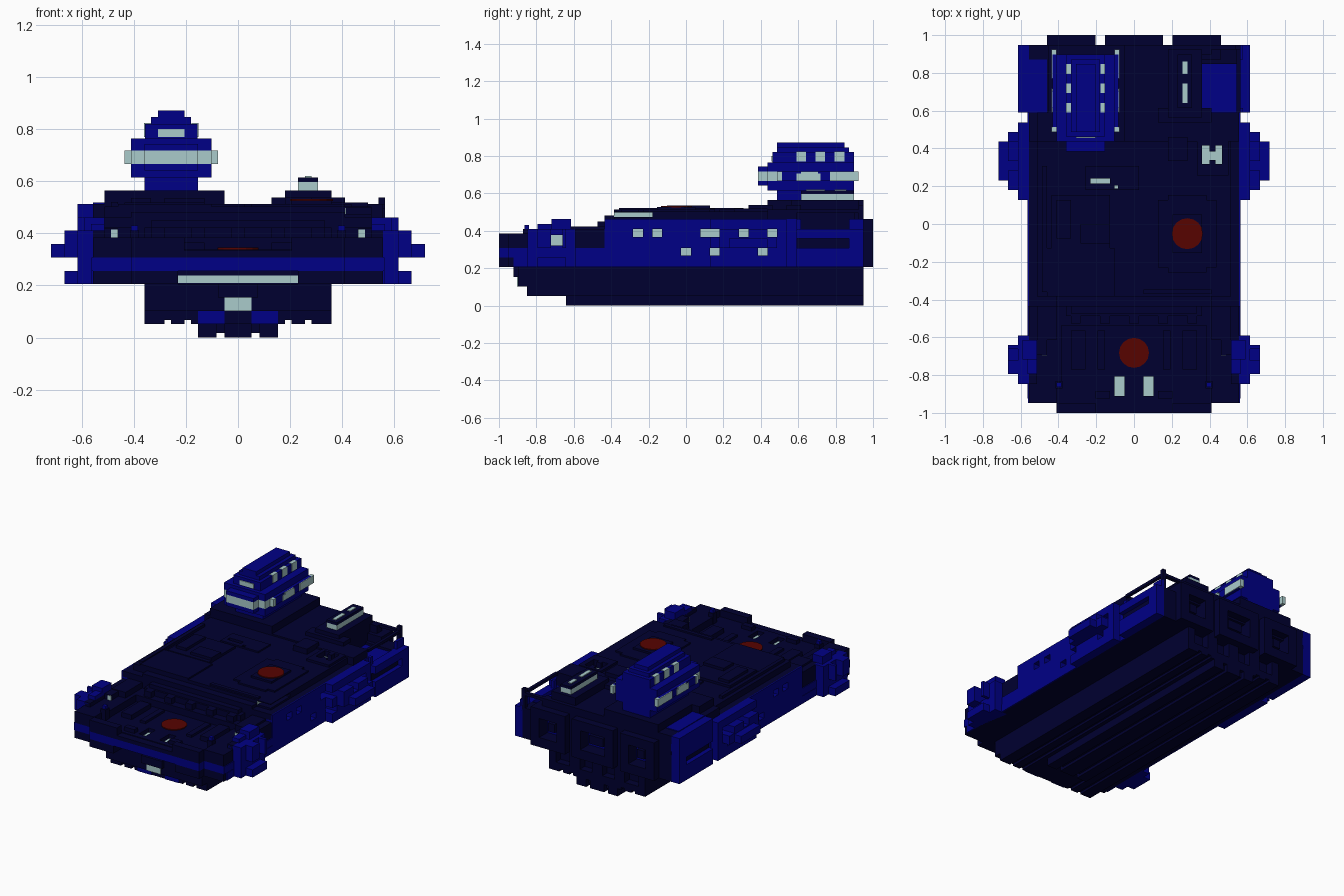
import bpy, math

old = bpy.data.objects.get("Cube")
if old:
    bpy.data.objects.remove(old, do_unlink=True)

U = 2 / 78  # grid unit: the ship is 78 units long


def material(name, rgb):
    m = bpy.data.materials.new(name)
    m.use_nodes = True
    m.diffuse_color = (*rgb, 1)
    b = next(n for n in m.node_tree.nodes if n.type == 'BSDF_PRINCIPLED')
    b.inputs["Base Color"].default_value = (*rgb, 1)
    b.inputs["Roughness"].default_value = 0.8
    return m


NAVY = material("dark navy", (0.0, 0.0, 0.03))
BLUE = material("deep blue", (0.0, 0.0, 0.24))
LIGHT = material("pale glass", (0.40, 0.60, 0.60))
RED = material("dark red", (0.095, 0.001, 0.0))

FACES = [(0, 2, 3, 1), (4, 5, 7, 6), (0, 1, 5, 4), (2, 6, 7, 3), (0, 4, 6, 2), (1, 3, 7, 5)]


def boxes(name, mat, *specs, mirror=False):
    """One object from boxes (x0, x1, y0, y1, z0, z1); mirror adds the -x twin."""
    verts, faces = [], []
    specs = list(specs)
    if mirror:
        specs += [(-b, -a, *rest) for a, b, *rest in specs]
    for x0, x1, y0, y1, z0, z1 in specs:
        n = len(verts)
        verts += [(x * U, y * U, z * U) for x in (x0, x1) for y in (y0, y1) for z in (z0, z1)]
        faces += [tuple(n + i for i in f) for f in FACES]
    me = bpy.data.meshes.new(name)
    me.from_pydata(verts, [], faces)
    me.materials.append(mat)
    ob = bpy.data.objects.new(name, me)
    bpy.context.collection.objects.link(ob)
    return ob


def pierced(a0, a1, b0, b1, holes):
    """Rectangles (a0, a1, b0, b1) that fill an area but leave the holes open."""
    holes = [h for h in holes if h[0] < a1 and h[1] > a0 and h[2] < b1 and h[3] > b0]
    cuts = sorted({min(max(v, a0), a1) for h in holes for v in h[:2]} | {a0, a1})
    out = []
    for lo, hi in zip(cuts, cuts[1:]):
        b = b0
        for h in sorted((h for h in holes if h[0] < hi and h[1] > lo), key=lambda h: h[2]):
            if h[2] > b:
                out.append((lo, hi, b, h[2]))
            b = h[3]
        if b < b1:
            out.append((lo, hi, b, b1))
    return out


def side_wall(x0, x1, *area):
    return [(x0, x1, *r) for r in pierced(*area, WINDOWS)]


def deck_slab(z0, z1, holes, *area):
    return [(*r, z0, z1) for r in pierced(*area, holes)]


def disc(name, x, y, z, r):
    bpy.ops.mesh.primitive_cylinder_add(vertices=16, radius=r * U, depth=0.3 * U,
                                        location=(x * U, y * U, z * U))
    bpy.context.object.name = name
    bpy.context.object.data.materials.append(RED)


# Openings: side windows as (y0, y1, z0, z1), deck lights as (x0, x1, y0, y1)
WINDOWS = [(y - 1, y + 1, 14.3, 16) for y in (-10, -6, 12, 18)] + [(3, 7, 14.3, 16)] \
    + [(y - 1, y + 1, 10.4, 12) for y in (0, 6, 16)]
BOW_LIGHTS = [(-4, -2, -35.5, -31.5), (2, 4, -35.5, -31.5)]
DECK_LIGHTS = [(14, 15.6, 12.4, 16.2), (15.6, 16.8, 13.2, 15), (16.8, 18.2, 12.4, 16.2),
               (-9, -5, 8.4, 9.4), (-4, -3.3, 7.3, 8)]

# Keel and stepped underside with shallow grooves
boxes("keel", NAVY, (-5.5, 5.5, -24, 36, 0.7, 2), (-2, 2, -25, 37, 0, 2),
      (-6, -3.2, -25, 37, 0, 2), (3.2, 6, -25, 37, 0, 2))
boxes("lower_hull", NAVY, (-14, 14, -33, 36, 2.6, 4), (-7, 7, -33, 37, 2, 4),
      (-14, 14, -35, 35, 4, 8))
boxes("lower_hull_strakes", NAVY, (8, 10, -33, 37, 2, 2.6), (11, 14, -33, 37, 2, 2.6), mirror=True)
boxes("lower_bow_window", LIGHT, (-2, 2, -35.2, -35, 4, 6))
boxes("lower_bow_hood", NAVY, (-3, 3, -36, -35, 6, 8))
boxes("lower_bow_panels", BLUE, (2, 6, -33.2, -33, 2, 4), mirror=True)
boxes("lower_stern_frames", NAVY, (0, 1.5, 35, 37, 4, 8), (5, 8, 35, 37, 4, 8), (12, 14, 35, 37, 2.6, 8),
      (1.5, 12, 35, 37, 2.6, 4.2), mirror=True)

# Hull in colour bands; the bow light sits deep under the stripe
boxes("hull_base", NAVY, (-21.7, 21.7, -34, 37, 8, 10),
      *[s for m in (-1, 1) for s in ((min(9 * m, 16 * m), max(9 * m, 16 * m), -39, -37, 8, 10),
                                     (min(9 * m, 21.7 * m), max(9 * m, 21.7 * m), -37, -34, 8, 10))])
boxes("bow_light_strip", LIGHT, (-9, 9, -34.2, -34, 8.2, 9.3))
boxes("bow_stripe", BLUE, (-16, 16, -39, -37, 10, 12), (-21.9, 21.9, -37, -17, 10, 12))
boxes("hull_middle", NAVY, (-18.2, 18.2, -17, 34, 10, 15), (18, 21.7, 23, 34, 8, 15),
      (-21.7, -18, 23, 34, 8, 15))

# Sunken foredeck, its rims and the steps up to the main deck
boxes("foredeck", NAVY, (-16, 16, -39, -37, 12, 13),
      *deck_slab(12, 13.2, BOW_LIGHTS, -21.7, 21.7, -37, -17))
boxes("foredeck_lights", LIGHT, *[(*r, 12, 12.1) for r in BOW_LIGHTS])
boxes("foredeck_rims", NAVY, (8, 16, -39, -37, 13, 15), (16, 21.7, -37, -33, 13, 15),
      (15, 20, -33, -17, 13, 15), (20, 21.7, -33, -17, 13, 16), (16, 20, -24, -17, 15, 16.5),
      (18, 20, -27, -24, 15, 16.3), mirror=True)
boxes("foredeck_lockers", NAVY, (10, 13, -30, -22, 13.2, 14.4), (5, 8, -36, -34.5, 13.2, 14.2),
      (6, 7.5, -30, -22, 13.2, 13.8), mirror=True)
boxes("foredeck_steps", NAVY, (-15, 15, -21, -17, 13.2, 15), (-14, 14, -19, -17, 15, 16.5),
      *[(x, x + 2, -20.5, -19, 15, 16.5) for x in (-13, -7, -1, 5, 11)])
boxes("bow_corner_windows", LIGHT, (18, 19, -27.2, -27, 15, 16.2), mirror=True)
boxes("bow_corner_mounts", NAVY, (14.8, 16.2, -34, -32.4, 13.2, 16), mirror=True)
boxes("bow_corner_blocks", BLUE, (15, 16, -33.7, -32.7, 16, 16.8), mirror=True)
disc("bow_pad", 0, -26.6, 13.3, 3.1)

# Main deck; a side light is set deep into the slab edge
boxes("main_deck", NAVY, (-21.7, 21.7, -17, 23, 16.5, 18), (-18.2, 18.2, -17, 23, 15, 16.5),
      (-14, 14, 23, 37, 15, 18), (-21.5, -14, 23, 37, 15, 18),
      (-20, 20, -15, 17, 18, 18.5), (-20, 16, -15, -7, 18.5, 19.4), (-20, 20, -15, -7, 19.4, 19.6),
      (-21.7, 21.7, 17, 23, 18, 20), (-21.7, 14, 23, 37, 18, 20),
      *deck_slab(18.5, 19.6, DECK_LIGHTS, -20, 20, -7, 17))
boxes("deck_side_light", LIGHT, (16, 16.2, -15, -7, 18.5, 19.4))
boxes("deck_lights", LIGHT, *[(*r, 18.5, 18.7) for r in DECK_LIGHTS])
boxes("deck_front_steps", NAVY, (-13, 13, -18.5, -17, 16, 17.5), (-16, 16, -17, -15, 18, 18.8))
boxes("left_deck_pad", NAVY, (5, 17, -9, 5, 19.6, 20), (7, 15, -10, 6, 19.6, 20),
      (8, 14, -6, 2, 20, 20.5))
boxes("right_deck_pad", NAVY, (-18, -4, -15, -5, 19.6, 20), (-17, -5, -5, 6, 19.6, 20.2),
      (-19, -18, -14, 12, 19.6, 20.3), (-11, -5, -4, 0, 20.2, 20.9), (-16, -13, -3, 5, 20.2, 20.9))
boxes("deck_hatches", NAVY, (7, 11, 13, 18, 19.6, 21), (2, 16, -14.5, -13.5, 19.6, 20),
      *deck_slab(19.6, 20.2, DECK_LIGHTS, 13, 19.5, 10, 17),
      *deck_slab(19.6, 20, DECK_LIGHTS, -10, 1, 7, 12))
disc("deck_pad", 11, -2, 20.6, 3.2)

# Side walls and sponsons with deep-set windows
boxes("side_walls", BLUE, *side_wall(18.2, 22, -17, 23, 10, 16.5), (21.7, 22, -17, 23, 16.5, 18),
      (21.7, 22, -36, 23, 8, 10), mirror=True)
boxes("side_windows", LIGHT, *[(18.2, 18.5, *w) for w in WINDOWS], mirror=True)
boxes("side_sponsons", BLUE, *side_wall(22, 24, 5, 21, 8, 18), *side_wall(24, 26, 7, 19, 12, 16),
      (26, 28, 9, 17, 12, 14), mirror=True)
boxes("bow_pods", BLUE, (20, 24, -33, -23, 8, 12.5), (20, 24, -33, -28.2, 12.5, 14.7),
      (20, 24, -25.8, -23, 12.5, 14.7), (20, 24, -33, -23, 14.7, 16),
      (24, 26, -31, -25, 8, 10), (24, 26, -31, -28.2, 12, 16), (24, 26, -25.8, -25, 12, 16),
      (20, 23, -28, -24, 16, 18), (20, 22, -31, -28, 16, 17), mirror=True)
boxes("bow_pod_windows", LIGHT, (21.7, 22, -28.2, -25.8, 12.5, 14.7), mirror=True)

# Rear side blocks with a dark slot
boxes("rear_side_blocks", BLUE, (21.7, 24, 23, 37, 8, 12), (21.7, 24, 23, 37, 14, 16),
      (21.7, 24, 34, 37, 12, 14), (21.7, 22.5, 23, 34, 12, 14), (21.7, 22.5, 34, 37, 16, 18),
      (21.7, 22.5, 23, 24, 16, 18), mirror=True)
boxes("rear_slots", NAVY, (22.5, 22.8, 23, 34, 12, 14), mirror=True)
boxes("right_rear_panel", BLUE, (-24, -21.5, 23, 37, 16, 20), (-21.7, -18, 23, 34, 20, 20.2))

# Open bay on the left rear, with a rail around it
boxes("bay_floor", BLUE, (14, 21.2, 23, 33, 15, 15.4))
boxes("bay_walls", NAVY, (14, 21.7, 33, 37, 15, 16), (14, 16, 35, 37, 16, 20))
boxes("bay_rail", NAVY, (21.2, 22, 23, 37, 19.3, 20), (14, 22, 36, 37, 19.3, 20),
      (21, 22, 36, 37, 15, 21))

# Stern: engine frames around deep blue cores, with pillars between
boxes("stern_pillars", NAVY, (6, 8, 34, 37, 10, 18), (18, 21.7, 34, 37, 10, 15), mirror=True)
for name, a, b in (("right_engine", -18, -8), ("middle_engine", -6, 6), ("left_engine", 8, 18)):
    boxes(name + "_frame", NAVY, (a, a + 2.5, 34, 39, 8, 18), (b - 2.5, b, 34, 39, 8, 18),
          (a + 2.5, b - 2.5, 34, 39, 15.5, 18), (a + 2.5, b - 2.5, 34, 39, 8, 10.5))
    boxes(name + "_core", BLUE, (a + 2.5, b - 2.5, 34, 35.5, 10.5, 15.5))
    boxes(name + "_nozzle", NAVY, (a + 4, b - 4, 35.5, 37.5, 12, 14.2))

# Left rear deckhouse
boxes("deckhouse_base", NAVY, (7, 14, 22, 36, 20, 22), (5, 16, 21, 24, 20, 21))
boxes("deckhouse_glass", LIGHT, (9, 12, 24, 35, 22, 23.3))
boxes("deckhouse_roof", NAVY, (9, 12, 24, 35, 23.3, 24))
boxes("deckhouse_skylights", LIGHT, (10, 11, 25, 29, 24, 24.2), (10, 11, 31, 33.5, 24, 24.2))

# Command tower
boxes("tower_plinth", NAVY, (-20, -2, 17, 23, 20, 22), (-17.8, -2, 23, 37, 20, 22))
boxes("tower_body", BLUE, (-14, -6, 19, 35, 22, 24), (-16, -4, 17, 35, 24, 26),
      (-14, -6, 15, 17, 25, 26), (-16.8, -3.2, 20, 35, 26, 28),
      (-14, -6, 15, 35, 28, 29), (-16, -4, 17, 35, 28, 29.8),
      (-13.95, -6.05, 18, 35, 29.8, 32), (-13, -7, 19, 34, 32, 33), (-12, -8, 19, 33, 33, 34))
boxes("tower_bridge_glass", LIGHT, (-14, -6, 15, 20, 26, 28), (-16, -4, 17, 20, 26, 28),
      (-17, -3, 19, 20, 26, 28))
boxes("tower_side_glass", LIGHT,
      *[s for x in (-17, -3.2) for s in ((x, x + 0.2, 23, 28, 26, 27.5), (x, x + 0.2, 24, 27.5, 27.5, 28),
                                         (x, x + 0.2, 30, 35, 26, 28))],
      (-17, -16, 35, 36, 26, 28), (-4, -3, 35, 36, 26, 28))
boxes("tower_upper_windows", LIGHT, (-12, -8, 17.8, 18, 30, 31.2),
      *[(x, x + 1, y, y + 2, 30, 32.1) for x in (-14.05, -6.95) for y in (23, 27, 31)])
